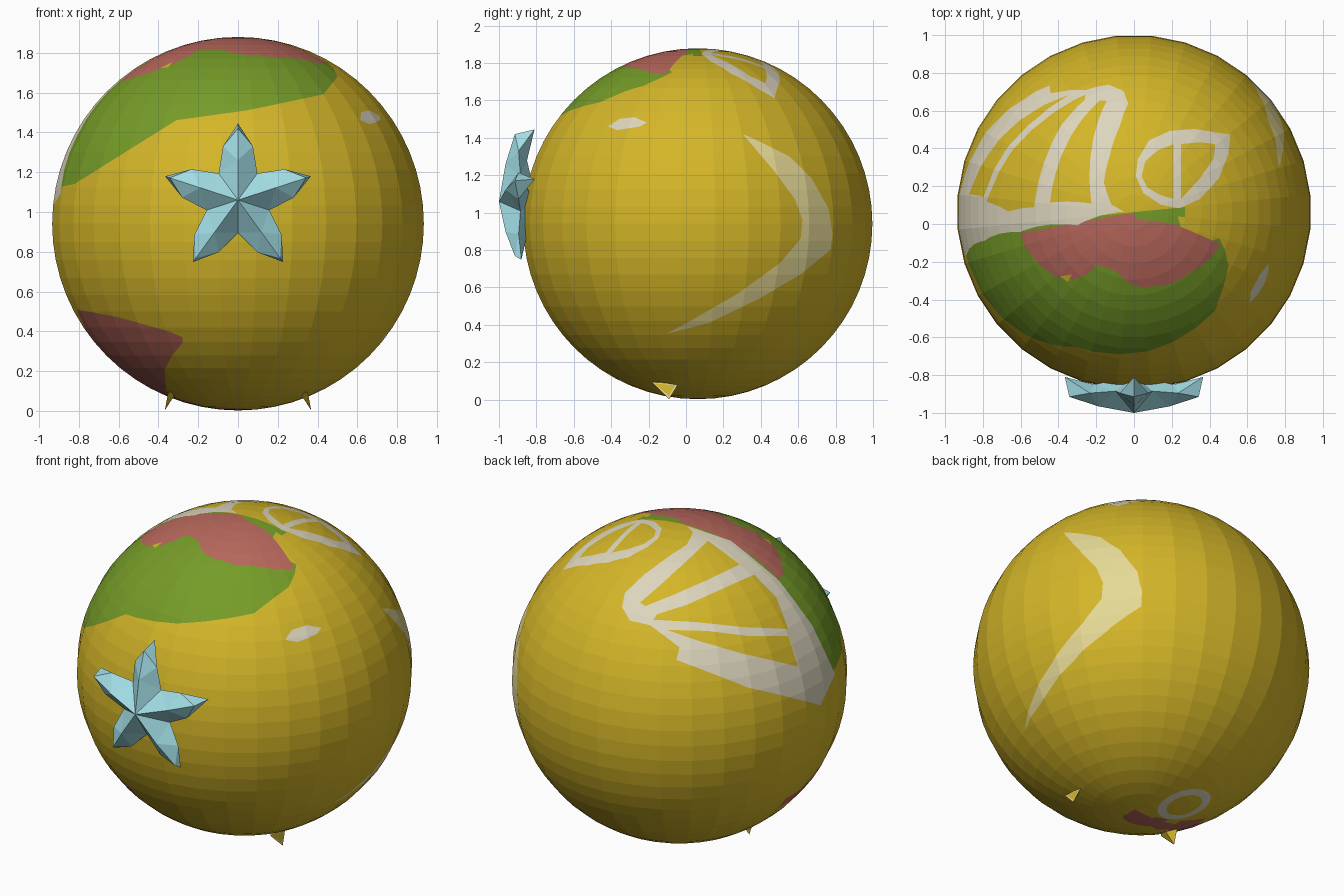
import bpy, bmesh, math
from mathutils import Vector, Matrix

cube = bpy.data.objects.get("Cube")
if cube:
    bpy.data.objects.remove(cube, do_unlink=True)

CENTER = Vector((0, 0.063, 0.941))
RADIUS = 0.938


def make_material(name, hex_code):
    channels = [int(hex_code[i:i + 2], 16) / 255 for i in (0, 2, 4)]
    color = [((c + 0.055) / 1.055) ** 2.4 for c in channels] + [1]
    mat = bpy.data.materials.new(name)
    mat.use_nodes = True
    mat.diffuse_color = color
    mat.node_tree.nodes["Principled BSDF"].inputs["Base Color"].default_value = color
    return mat


MATS = [make_material(*pair) for pair in (
    ("lemon yellow", "D4B628"), ("leaf green", "769C28"), ("coral red", "B8685C"),
    ("rind cream", "DDD6BE"), ("pale yellow", "E6DA96"), ("star blue", "A2DEE6"))]
YELLOW, GREEN, RED, CREAM, PALE, BLUE = range(len(MATS))


def make_object(name, bm):
    mesh = bpy.data.meshes.new(name)
    bm.to_mesh(mesh)
    bm.free()
    for mat in MATS:
        mesh.materials.append(mat)
    obj = bpy.data.objects.new(name, mesh)
    bpy.context.collection.objects.link(obj)
    return obj


def projection(azimuth, elevation):
    """Direction, right and up vectors; azimuth is measured from the front."""
    a, e = math.radians(azimuth), math.radians(elevation)
    toward = Vector((math.sin(a) * math.cos(e), -math.cos(a) * math.cos(e), math.sin(e)))
    right = Vector((math.cos(a), math.sin(a), 0))
    return toward, right, toward.cross(right)


FRONT, SIDE, TOP = projection(0, 0), projection(90, 0), projection(0, 90)
BACK_LEFT = projection(218, 28)
BELOW = (Vector((0, 0, -1)), Vector((1, 0, 0)), Vector((0, 1, 0)))


def inside(x, y, poly):
    hit = False
    for (ax, ay), (bx, by) in zip(poly, poly[1:] + poly[:1]):
        if (ay > y) != (by > y) and x < (bx - ax) * (y - ay) / (by - ay) + ax:
            hit = not hit
    return hit


def paint(bm, view, outline, material):
    """Cut an outline (hundredths of a unit) into the ball and colour its inside."""
    toward, right, up = view
    poly = [(u / 100, v / 100) for u, v in outline]
    for (ax, ay), (bx, by) in zip(poly, poly[1:] + poly[:1]):
        faces = []
        for f in bm.faces:
            if f.calc_center_median().dot(toward) <= 0:
                continue
            us = [v.co.dot(right) for v in f.verts]
            vs = [v.co.dot(up) for v in f.verts]
            if (max(us) >= min(ax, bx) and min(us) <= max(ax, bx)
                    and max(vs) >= min(ay, by) and min(vs) <= max(ay, by)):
                faces.append(f)
        if not faces:
            continue
        geom = set(faces)
        for f in faces:
            geom.update(f.edges)
            geom.update(f.verts)
        bmesh.ops.bisect_plane(bm, geom=list(geom), dist=1e-5,
                               plane_co=right * ax + up * ay,
                               plane_no=(right * (ay - by) + up * (bx - ax)).normalized())
    for f in bm.faces:
        c = f.calc_center_median()
        if c.dot(toward) > 0 and inside(c.dot(right), c.dot(up), poly):
            f.material_index = material


def circle(x, y, r):
    return [(x + r * math.cos(t * math.pi / 8), y + r * math.sin(t * math.pi / 8))
            for t in range(16)]


# Faceted ball
ball = bmesh.new()
bmesh.ops.create_uvsphere(ball, u_segments=32, v_segments=32, radius=RADIUS,
                          matrix=Matrix.Rotation(math.pi / 32, 4, "Z"))

# Green band, red cap and red lower patch
paint(ball, FRONT, [(-100, 16), (-82, 20), (-31, 52), (5, 57), (43, 65), (50, 74), (48, 78),
                    (45, 81), (30, 88), (20, 92), (0, 100), (-100, 100)], GREEN)
paint(ball, TOP, [(-60, -11), (-5, -1), (0, -1), (2, -4), (20, -6), (30, -10), (46, -17),
                  (41, -24), (35, -29), (20, -38), (5, -40), (-2, -38), (-10, -31),
                  (-20, -28), (-25, -33), (-32, -36), (-42, -34), (-50, -28), (-58, -18)], RED)
paint(ball, TOP, [(-39, -34), (-33, -33), (-35, -37)], YELLOW)
paint(ball, FRONT, [(-81, -43), (-60, -47), (-35, -54), (-28, -57), (-28, -60), (-33, -66),
                    (-37, -74), (-36, -84), (-30, -88), (-15, -92), (5, -93), (5, -100),
                    (-73, -100), (-73, -61)], RED)

# Large fruit wedge with three segments
paint(ball, BACK_LEFT, [(4, 81), (28, 72), (54, 49), (72, 24), (85, -3), (76, -21), (34, -12),
                        (-6, 4), (-4, 11), (-20, 24), (-31, 27), (-35, 35), (-33, 43),
                        (-22, 53), (-8, 63), (3, 70), (7, 77)], CREAM)
paint(ball, BACK_LEFT, [(15, 72), (32, 58), (13, 49), (-6, 41), (-22, 35), (-25, 37),
                        (-13, 47), (3, 61)], YELLOW)
paint(ball, BACK_LEFT, [(40, 52), (52, 39), (58, 21), (31, 22), (6, 25), (-18, 27),
                        (-16, 30), (1, 35), (24, 45)], YELLOW)
paint(ball, BACK_LEFT, [(-11, 21), (11, 20), (34, 17), (58, 17), (63, 0), (31, 7),
                        (8, 14)], YELLOW)

# Small fruit slice with two segments
paint(ball, TOP, [(1, 19), (2, 28), (8, 38), (19, 43), (32, 44), (51, 41), (50, 31), (45, 18),
                  (35, 7), (24, 2), (14, 4), (5, 10)], CREAM)
paint(ball, TOP, [(4, 19), (6, 27), (13, 33), (21, 36), (21, 7), (14, 9), (7, 13)], YELLOW)
paint(ball, TOP, [(25, 36), (35, 37), (43, 36), (42, 28), (35, 18), (25, 7)], YELLOW)

# Crescent and fleck on the side, ring underneath
paint(ball, SIDE, [(24, 48), (33, 44), (49, 36), (61, 24), (70, 8), (72, -5), (71, -14),
                   (55, -27), (33, -40), (6, -53), (-17, -59), (-4, -52), (22, -37),
                   (44, -21), (55, -8), (56, 2), (52, 13), (41, 28)], PALE)
paint(ball, SIDE, [(-48, 52), (-42, 56), (-34, 57), (-27, 54), (-31, 52), (-43, 50)], CREAM)
paint(ball, BELOW, circle(-17, 17, 15), CREAM)
paint(ball, BELOW, circle(-17, 17, 10), YELLOW)
make_object("ball", ball).location = CENTER

# Five-armed star on the front
star = bmesh.new()


def star_point(angle, radius, side, y):
    out = Vector((math.sin(angle), 0, math.cos(angle)))
    across = Vector((math.cos(angle), 0, -math.sin(angle)))
    return star.verts.new(out * radius + across * side + Vector((0, y, 1.06)))


front_apex = star_point(0, 0, 0, -1.0)
back_apex = star_point(0, 0, 0, -0.8)
step = math.tau / 5
notches = [star_point((i + 0.5) * step, 0.165, 0, -0.885) for i in range(5)]
for i in range(5):
    angle = i * step
    tip_y = -0.88 if i in (2, 3) else -0.81
    ridge = star_point(angle, 0.2, 0, -0.965)
    nose = star_point(angle, 0.36, 0, -0.915)
    tip = star_point(angle, 0.385, 0, tip_y)
    spine = star_point(angle, 0.22, 0, -0.85)
    for s, notch in ((-1, notches[i - 1]), (1, notches[i])):
        edge = star_point(angle, 0.27, s * 0.075, -0.895)
        for tri in ((front_apex, notch, ridge), (notch, edge, ridge), (ridge, edge, nose),
                    (nose, edge, tip), (tip, edge, spine), (edge, notch, spine),
                    (notch, back_apex, spine)):
            star.faces.new(tri)
bmesh.ops.recalc_face_normals(star, faces=star.faces[:])
for f in star.faces:
    f.material_index = BLUE
make_object("star", star)

# Tiny fruit wedge feet
for name, s in (("left_foot", 1), ("right_foot", -1)):
    foot = bmesh.new()
    back, front, inner, tip = [foot.verts.new((s * x, y, z)) for x, y, z in (
        (0.35, -0.04, 0.085), (0.35, -0.185, 0.095), (0.305, -0.11, 0.1), (0.368, -0.09, 0.003))]
    outer = foot.faces.new((back, front, tip))
    for tri in ((back, inner, front), (front, inner, tip), (tip, inner, back)):
        foot.faces.new(tri)
    bmesh.ops.recalc_face_normals(foot, faces=foot.faces[:])
    bmesh.ops.inset_individual(foot, faces=[outer], thickness=0.008)
    rim = bmesh.ops.inset_individual(foot, faces=[outer], thickness=0.01)
    for f in rim["faces"]:
        f.material_index = CREAM
    make_object(name, foot)
